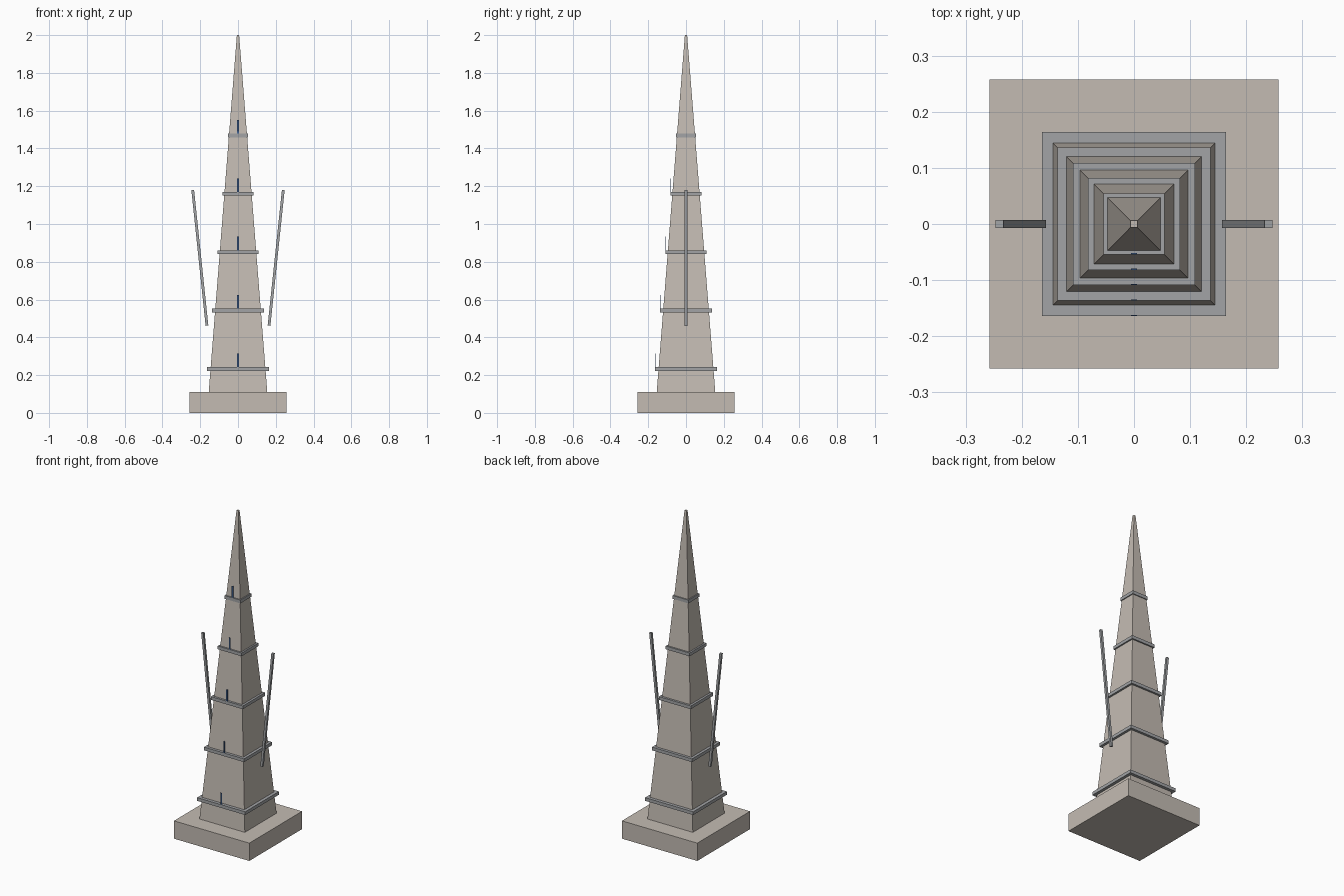
import bpy, bmesh, math
from mathutils import Matrix

if "Cube" in bpy.data.objects:
    bpy.data.objects.remove(bpy.data.objects["Cube"])


def material(name, rgb):
    m = bpy.data.materials.new(name)
    m.diffuse_color = (*rgb, 1)
    m.use_nodes = True
    m.node_tree.nodes["Principled BSDF"].inputs["Base Color"].default_value = m.diffuse_color
    return m


STONE = material("warm stone", (0.55, 0.50, 0.45))
STEEL = material("grey steel", (0.36, 0.37, 0.38))
BLUE = material("window blue", (0.06, 0.14, 0.33))


def frustum(name, half_bottom, half_top, z0, z1, mat):
    """Square tapered block between two heights."""
    bm = bmesh.new()
    r = math.sqrt(2)
    bmesh.ops.create_cone(bm, cap_ends=True, segments=4, radius1=half_bottom * r,
                          radius2=half_top * r, depth=z1 - z0)
    bm.transform(Matrix.Translation((0, 0, (z0 + z1) / 2)) @ Matrix.Rotation(math.pi / 4, 4, 'Z'))
    return finish(name, bm, mat)


def box(name, size, centre, mat, tilt=0.0):
    bm = bmesh.new()
    bmesh.ops.create_cube(bm, size=1)
    bm.transform(Matrix.Translation(centre) @ Matrix.Rotation(tilt, 4, 'Y')
                 @ Matrix.Diagonal((*size, 1)))
    return finish(name, bm, mat)


def finish(name, bm, mat):
    me = bpy.data.meshes.new(name)
    bm.to_mesh(me)
    bm.free()
    me.materials.append(mat)
    ob = bpy.data.objects.new(name, me)
    bpy.context.collection.objects.link(ob)
    return ob


BASE_TOP, TIP = 0.11, 2.0
W0, W1 = 0.155, 0.006

# plinth and tapering spire
box("plinth", (0.515, 0.515, BASE_TOP), (0, 0, BASE_TOP / 2), STONE)
frustum("spire", W0, W1, BASE_TOP, TIP, STONE)

# ledges around the spire, each with a slim blue window strip at its front edge
for i in range(5):
    z = 0.233 + 0.309 * i
    half = 1.13 * (W0 + (W1 - W0) * (z - BASE_TOP) / (TIP - BASE_TOP))
    box(f"ledge_{i + 1}", (2 * half, 2 * half, 0.02), (0, 0, z), STEEL)
    box(f"window_strip_{i + 1}", (0.01, 0.002, 0.073), (0, -half + 0.001, z + 0.0455), BLUE)

# leaning side fins
for side, label in ((-1, "left"), (1, "right")):
    box(f"{label}_fin", (0.0145, 0.0135, 0.722), (side * 0.202, 0, 0.821), STEEL,
        tilt=side * math.radians(6))
